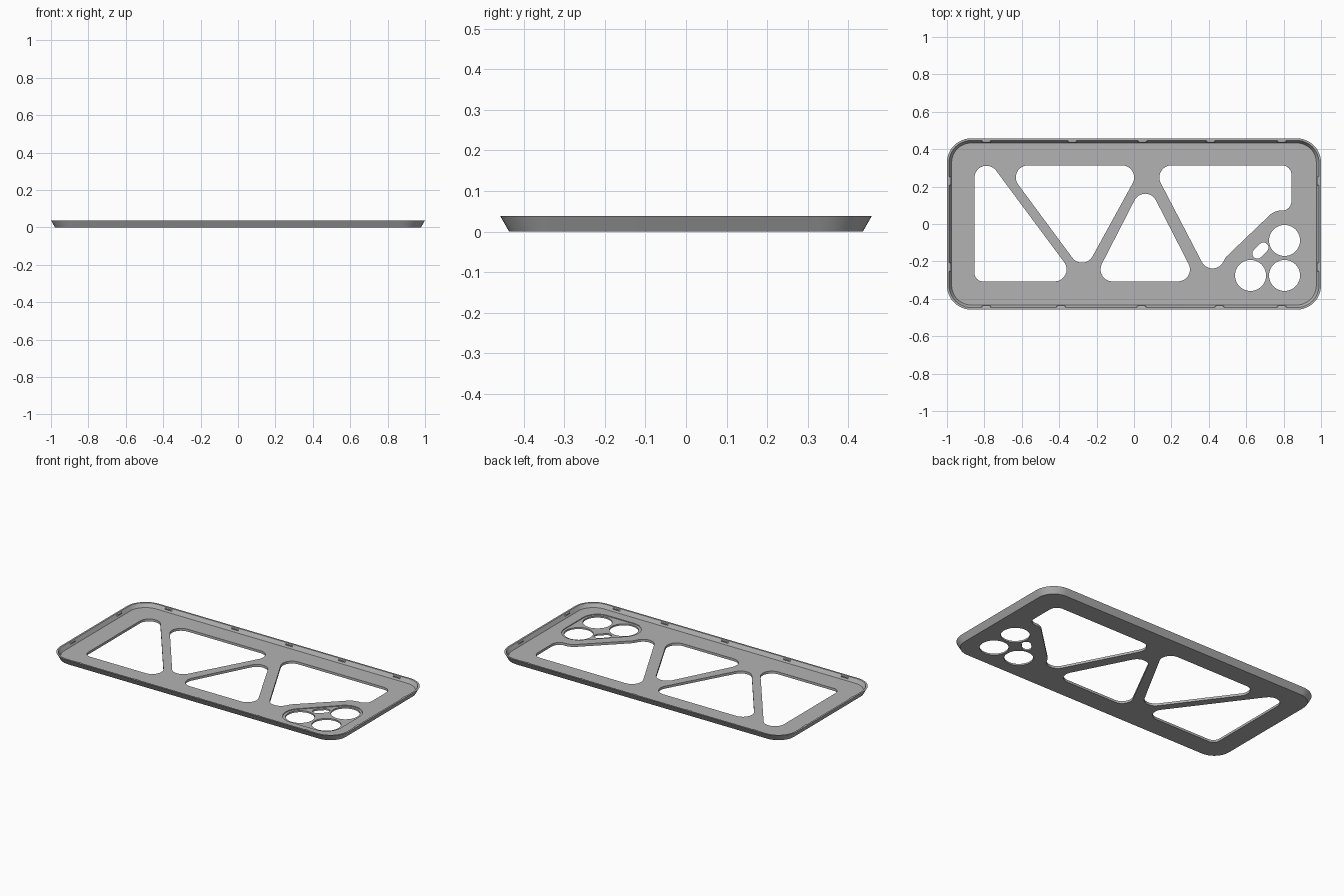
import bpy, bmesh, math
from mathutils import Vector

cube = bpy.data.objects.get("Cube")
if cube:
    bpy.data.objects.remove(cube)

HALF_X, HALF_Y, CORNER = 1.0, 0.458, 0.13
HEIGHT, FLOOR, STEP = 0.0385, 0.015, 0.010
PLATE_INSET = 0.026

grey = bpy.data.materials.new("grey_plastic")
grey.use_nodes = True
colour = (0.45, 0.45, 0.45, 1)
grey.diffuse_color = colour
grey.node_tree.nodes["Principled BSDF"].inputs["Base Color"].default_value = colour


def add_object(name, mesh):
    obj = bpy.data.objects.new(name, mesh)
    bpy.context.collection.objects.link(obj)
    mesh.materials.clear()
    mesh.materials.append(grey)
    bpy.ops.object.select_all(action='DESELECT')
    obj.select_set(True)
    bpy.context.view_layer.objects.active = obj
    bpy.ops.object.shade_smooth_by_angle(angle=math.radians(30))
    return obj


def rounded(corners, steps=10):
    """Outline of a polygon given as (x, y, fillet radius) corners."""
    out = []
    for i, (x, y, r) in enumerate(corners):
        p = Vector((x, y))
        a = (Vector(corners[i - 1][:2]) - p).normalized()
        b = (Vector(corners[(i + 1) % len(corners)][:2]) - p).normalized()
        half = a.angle(b) / 2
        centre = p + (a + b).normalized() * r / math.sin(half)
        start = p + a * r / math.tan(half) - centre
        end = p + b * r / math.tan(half) - centre
        sweep = start.angle_signed(end)
        for k in range(steps + 1):
            t = -sweep * k / steps
            c, s = math.cos(t), math.sin(t)
            out.append(centre + Vector((start.x * c - start.y * s,
                                        start.x * s + start.y * c)))
    return out


def rim_outline(inset):
    x, y, r = HALF_X - inset, HALF_Y - inset, CORNER - inset
    return rounded([(-x, -y, r), (x, -y, r), (x, y, r), (-x, y, r)], 12)


def capsule(a, b, r, steps=20):
    """Outline around two equal circles; a circle when a equals b."""
    a, b = Vector(a), Vector(b)
    d = b - a
    base = math.atan2(d.y, d.x) + math.pi / 2
    out = []
    for n, c in enumerate((a, b)):
        for k in range(steps + (0 if a == b else 1)):
            t = base + math.pi * (n + k / steps)
            out.append(c + r * Vector((math.cos(t), math.sin(t))))
    return out


def plate(name, outlines, z0, z1):
    """Flat plate from an outer outline and hole outlines."""
    curve = bpy.data.curves.new(name, 'CURVE')
    curve.dimensions, curve.fill_mode = '2D', 'BOTH'
    curve.extrude = (z1 - z0) / 2
    for pts in outlines:
        spline = curve.splines.new('POLY')
        spline.points.add(len(pts) - 1)
        for sp, p in zip(spline.points, pts):
            sp.co = (p.x, p.y, 0, 1)
        spline.use_cyclic_u = True
    helper = bpy.data.objects.new(name + "_outline", curve)
    bpy.context.collection.objects.link(helper)
    mesh = bpy.data.meshes.new_from_object(
        helper.evaluated_get(bpy.context.evaluated_depsgraph_get()))
    bpy.data.objects.remove(helper)
    add_object(name, mesh).location.z = (z0 + z1) / 2


# Truss windows in the floor
R = 0.064
windows = [rounded(c) for c in (
    [(-.853, .441, R), (-.853, -.307, .045), (-.297, -.307, R)],
    [(-.695, .313, R), (.045, .313, R), (-.27, -.261, R)],
    [(-.22, -.307, R), (.34, -.307, R), (.06, .238, R)],
    [(.094, .313, R), (.842, .313, .05), (.842, .072, .05), (.751, .072, .09),
     (.489, -.179, .06), (.42, -.313, R)])]

# Lens holes, small slot and the shallow recess around them
lenses = [(.805, -.088), (.805, -.275), (.623, -.275)]
lens_holes = [capsule(c, c, .083) for c in lenses]
slot = capsule((.66, -.158), (.692, -.126), .027)
grow = 0.098
lo, hi = -.275 - grow, .805 + grow
k = grow * (1 + math.sqrt(2))
recess = rounded([(hi, -.088 + k, grow), (hi, lo, grow), (.623 - k, lo, grow)])

border = rim_outline(PLATE_INSET)
plate("floor_lower", [border] + windows + lens_holes + [slot], 0, STEP)
plate("floor_upper", [border] + windows + [recess], STEP, FLOOR)

# Flared rim swept around the floor: (inset, height) section
section = [(PLATE_INSET, 0), (0.022, 0), (0, HEIGHT), (0.011, HEIGHT),
           (0.025, FLOOR), (PLATE_INSET, FLOOR)]
bm = bmesh.new()
rings = [[bm.verts.new((p.x, p.y, z)) for p in rim_outline(inset)]
         for inset, z in section]
for low, high in zip(rings, rings[1:] + rings[:1]):
    for i in range(len(low)):
        bm.faces.new((low[i - 1], low[i], high[i], high[i - 1]))
bmesh.ops.recalc_face_normals(bm, faces=bm.faces)
mesh = bpy.data.meshes.new("rim")
bm.to_mesh(mesh)
add_object("rim", mesh)


def clip(name, centre, outward):
    """Small retaining wedge on the inside of the rim."""
    out, along = Vector((*outward, 0)), Vector((-outward[1], outward[0], 0))
    wedge = [(0.009, HEIGHT - .001), (0.021, HEIGHT - .004), (0.021, .031), (0.018, .024)]
    bm = bmesh.new()
    ends = []
    for side in (-1, 1):
        ends.append([bm.verts.new(Vector((*centre, 0)) - out * inset + Vector((0, 0, z))
                     + along * side * (.026 if n in (0, 3) else .018))
                     for n, (inset, z) in enumerate(wedge)])
    for e in ends:
        bm.faces.new(e)
    for i in range(4):
        bm.faces.new((ends[0][i - 1], ends[0][i], ends[1][i], ends[1][i - 1]))
    bmesh.ops.recalc_face_normals(bm, faces=bm.faces)
    mesh = bpy.data.meshes.new(name)
    bm.to_mesh(mesh)
    add_object(name, mesh)


# Clips along all four sides
for i, x in enumerate((-.79, -.33, .045, .41, .79)):
    clip(f"back_clip_{i}", (x, HALF_Y), (0, 1))
for i, x in enumerate((-.79, -.39, .04, .457, .79)):
    clip(f"front_clip_{i}", (x, -HALF_Y), (0, -1))
for side, name in ((-1, "right"), (1, "left")):
    for i, y in enumerate((-.23, .23)):
        clip(f"{name}_clip_{i}", (side * HALF_X, y), (side, 0))
